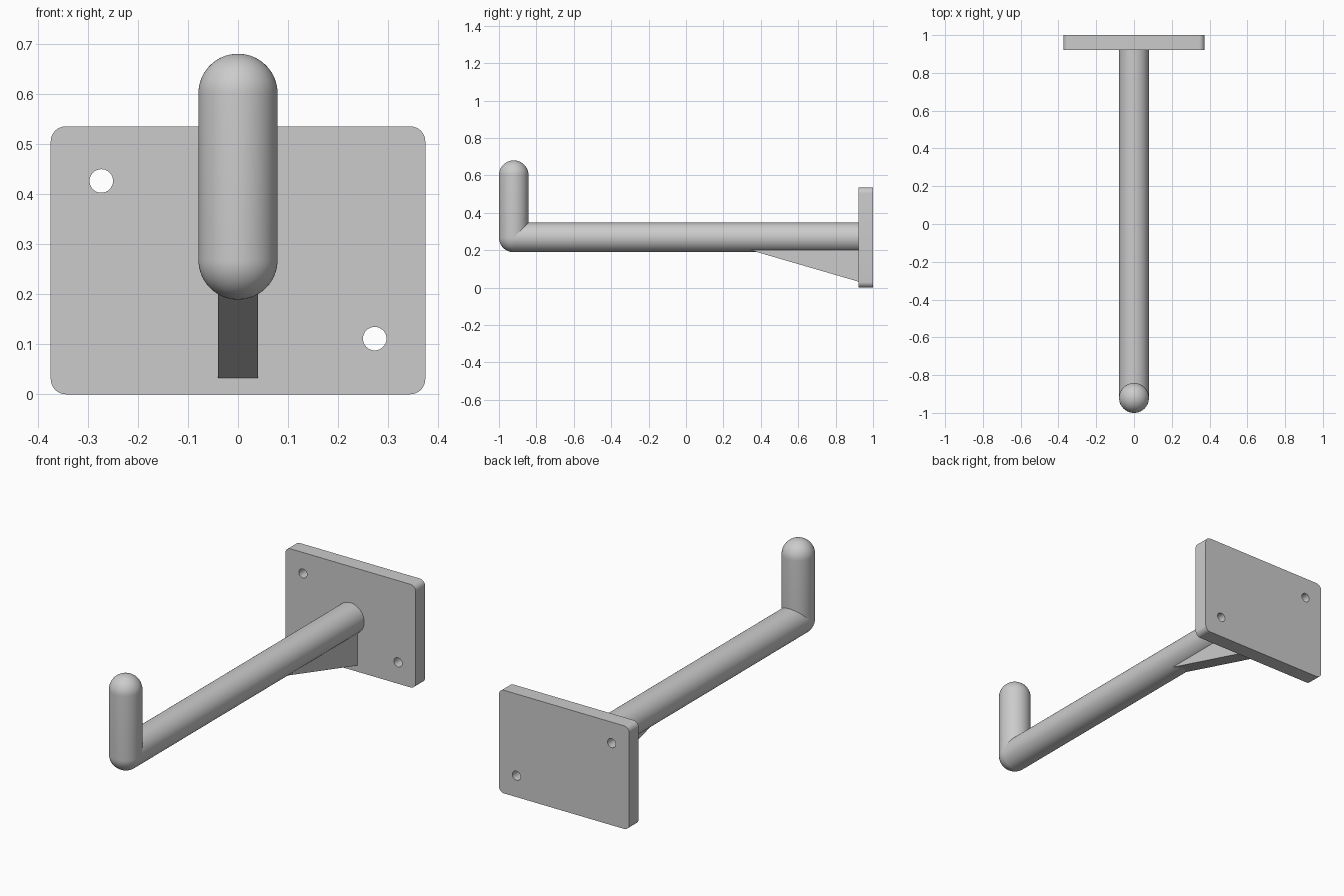
import bpy, bmesh
from math import pi, sin, cos
from mathutils import Matrix

if "Cube" in bpy.data.objects:
    bpy.data.objects.remove(bpy.data.objects["Cube"])

R = 0.079            # rod radius
ARM_Z = 0.268        # arm axis height
BEND_Y = -0.921      # upright axis
PLATE_Y = 0.922      # plate front face
PLATE_W, PLATE_H, CORNER = 0.374, 0.535, 0.03


def make_object(name, bm, smooth=True):
    bmesh.ops.recalc_face_normals(bm, faces=bm.faces)
    mesh = bpy.data.meshes.new(name)
    bm.to_mesh(mesh)
    bm.free()
    ob = bpy.data.objects.new(name, mesh)
    bpy.context.collection.objects.link(ob)
    bpy.ops.object.select_all(action='DESELECT')
    ob.select_set(True)
    bpy.context.view_layer.objects.active = ob
    if smooth:
        bpy.ops.object.shade_smooth_by_angle(angle=pi / 6)
    return ob


def extrude(bm, points, vec):
    face = bm.faces.new([bm.verts.new(p) for p in points])
    geom = bmesh.ops.extrude_face_region(bm, geom=[face])['geom']
    verts = [g for g in geom if isinstance(g, bmesh.types.BMVert)]
    bmesh.ops.translate(bm, verts=verts, vec=vec)


def rod_along_y(bm, x, z, radius, y0, y1, segments):
    m = Matrix.Translation((x, (y0 + y1) / 2, z)) @ Matrix.Rotation(pi / 2, 4, 'X')
    bmesh.ops.create_cone(bm, cap_ends=True, segments=segments, radius1=radius,
                          radius2=radius, depth=y1 - y0, matrix=m)


# Wall plate with rounded corners
bm = bmesh.new()
outline = []
corners = [(1, 1), (-1, 1), (-1, -1), (1, -1)]
for q, (sx, sz) in enumerate(corners):
    cx = sx * (PLATE_W - CORNER)
    cz = PLATE_H / 2 + sz * (PLATE_H / 2 - CORNER)
    for i in range(9):
        a = (q + i / 8) * pi / 2
        outline.append((cx + CORNER * cos(a), PLATE_Y, cz + CORNER * sin(a)))
extrude(bm, outline, (0, 1 - PLATE_Y, 0))
plate = make_object("wall_plate", bm)

# Two diagonal screw holes
bm = bmesh.new()
for x, z in ((-0.273, 0.426), (0.273, 0.111)):
    rod_along_y(bm, x, z, 0.0235, 0.85, 1.1, 32)
cutter = make_object("hole_cutter", bm, smooth=False)
cutter.hide_render = True
mod = plate.modifiers.new("holes", 'BOOLEAN')
mod.operation = 'DIFFERENCE'
mod.solver = 'EXACT'
mod.object = cutter
bpy.context.view_layer.objects.active = plate
bpy.ops.object.modifier_apply(modifier=mod.name)
bpy.data.objects.remove(cutter)
plate.select_set(True)
bpy.ops.object.shade_smooth_by_angle(angle=pi / 6)

# Horizontal arm
bm = bmesh.new()
rod_along_y(bm, 0, ARM_Z, R, BEND_Y, PLATE_Y + 0.01, 64)
make_object("arm", bm)

# Upright tip: capsule profile spun about its axis
bm = bmesh.new()
profile = []
for z, start in ((ARM_Z, -pi / 2), (0.601, 0)):
    for i in range(17):
        a = start + i / 16 * pi / 2
        profile.append(bm.verts.new((R * cos(a), BEND_Y, z + R * sin(a))))
edges = [bm.edges.new(p) for p in zip(profile, profile[1:])]
bmesh.ops.spin(bm, geom=profile + edges, cent=(0, BEND_Y, 0), axis=(0, 0, 1),
               angle=2 * pi, steps=64)
bmesh.ops.remove_doubles(bm, verts=bm.verts, dist=1e-4)
make_object("upright_tip", bm)

# Triangular gusset under the arm
bm = bmesh.new()
w = 0.0395
side = [(0.345, 0.2), (0.345, 0.215), (PLATE_Y + 0.005, 0.215),
        (PLATE_Y + 0.005, 0.031), (PLATE_Y, 0.032)]
extrude(bm, [(-w, y, z) for y, z in side], (2 * w, 0, 0))
make_object("gusset", bm, smooth=False)
